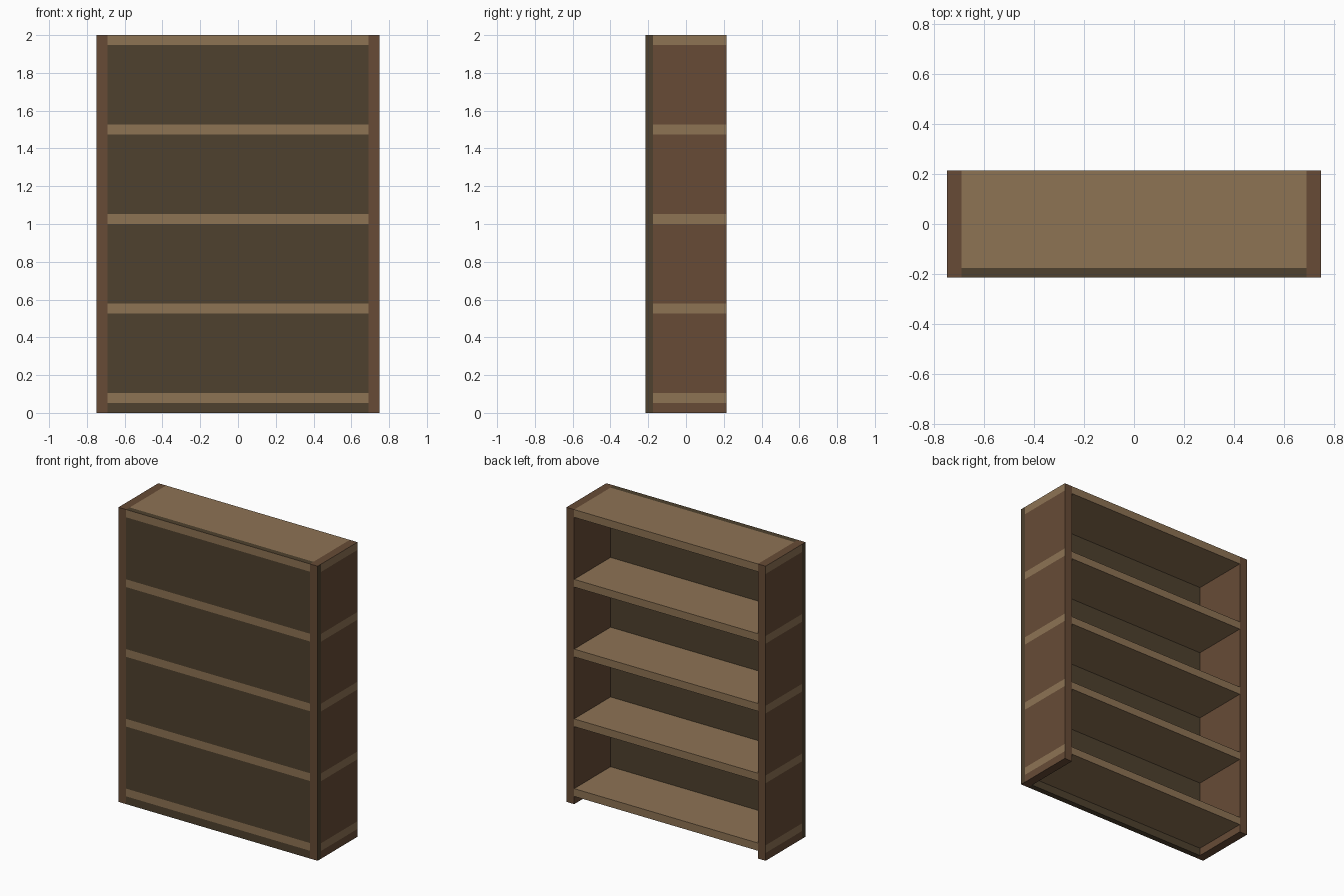
import bpy
import bmesh
from mathutils import Matrix

cube = bpy.data.objects.get("Cube")
if cube:
    bpy.data.objects.remove(cube)

# Overall sizes
W, D, H = 0.748, 0.214, 2.0       # half width, half depth, height
SIDE_IN = 0.69                    # inner face of the side boards
PANEL_Y = -0.176                  # inner face of the closing panel
T = H / 38                        # shelf thickness
SHELVES = [T + i * 9 * T for i in range(5)]


def linear(c):
    c /= 255
    return c / 12.92 if c <= 0.04045 else ((c + 0.055) / 1.055) ** 2.4


def material(name, rgb):
    m = bpy.data.materials.new(name)
    col = [linear(c) for c in rgb] + [1.0]
    m.use_nodes = True
    m.diffuse_color = col
    m.node_tree.nodes["Principled BSDF"].inputs["Base Color"].default_value = col
    return m


side_wood = material("side_brown", (103, 75, 54))
shelf_wood = material("shelf_tan", (141, 115, 84))
panel_wood = material("panel_dark_brown", (78, 65, 46))


def box(name, lo, hi, mats, cuts=(), rule=None):
    """Box between two corners, sliced at (axis, position) and coloured by rule."""
    bm = bmesh.new()
    size = [b - a for a, b in zip(lo, hi)]
    mid = [(a + b) / 2 for a, b in zip(lo, hi)]
    bmesh.ops.create_cube(bm, size=1, matrix=Matrix.LocRotScale(mid, None, size))
    for axis, pos in cuts:
        point, normal = [0, 0, 0], [0, 0, 0]
        point[axis], normal[axis] = pos, 1
        bmesh.ops.bisect_plane(bm, geom=bm.verts[:] + bm.edges[:] + bm.faces[:],
                               plane_co=point, plane_no=normal, dist=1e-5)
    bm.normal_update()
    if rule:
        for f in bm.faces:
            f.material_index = rule(f.normal, f.calc_center_median())
    me = bpy.data.meshes.new(name)
    bm.to_mesh(me)
    bm.free()
    for m in mats:
        me.materials.append(m)
    ob = bpy.data.objects.new(name, me)
    bpy.context.collection.objects.link(ob)
    return ob


def in_band(z):
    return any(s < z < s + T for s in SHELVES)


# Cuts along both edges of every shelf that lies inside the height
bands = [(2, z) for s in SHELVES for z in (s, s + T) if z < H - 0.01]


# Side boards: shelf ends and panel edge show on the outer face
def side_rule(sign):
    def rule(n, c):
        if n.x * sign < 0.5:
            return 0
        if c.y < PANEL_Y:
            return 2
        return 1 if in_band(c.z) else 0
    return rule


for name, s in (("left_side", 1), ("right_side", -1)):
    xs = sorted((s * SIDE_IN, s * W))
    box(name, (xs[0], -D, 0), (xs[1], D, H), (side_wood, shelf_wood, panel_wood),
        bands + [(1, PANEL_Y)], side_rule(s))

# Closing panel: shelf edges show on its outer face
box("closing_panel", (-SIDE_IN, -D, 0), (SIDE_IN, PANEL_Y, H), (panel_wood, shelf_wood),
    bands, lambda n, c: int(n.y < -0.5 and in_band(c.z)))

# Shelves
for i, z in enumerate(SHELVES):
    box(f"shelf_{i + 1}", (-SIDE_IN, PANEL_Y, z), (SIDE_IN, D, z + T), (shelf_wood,))
